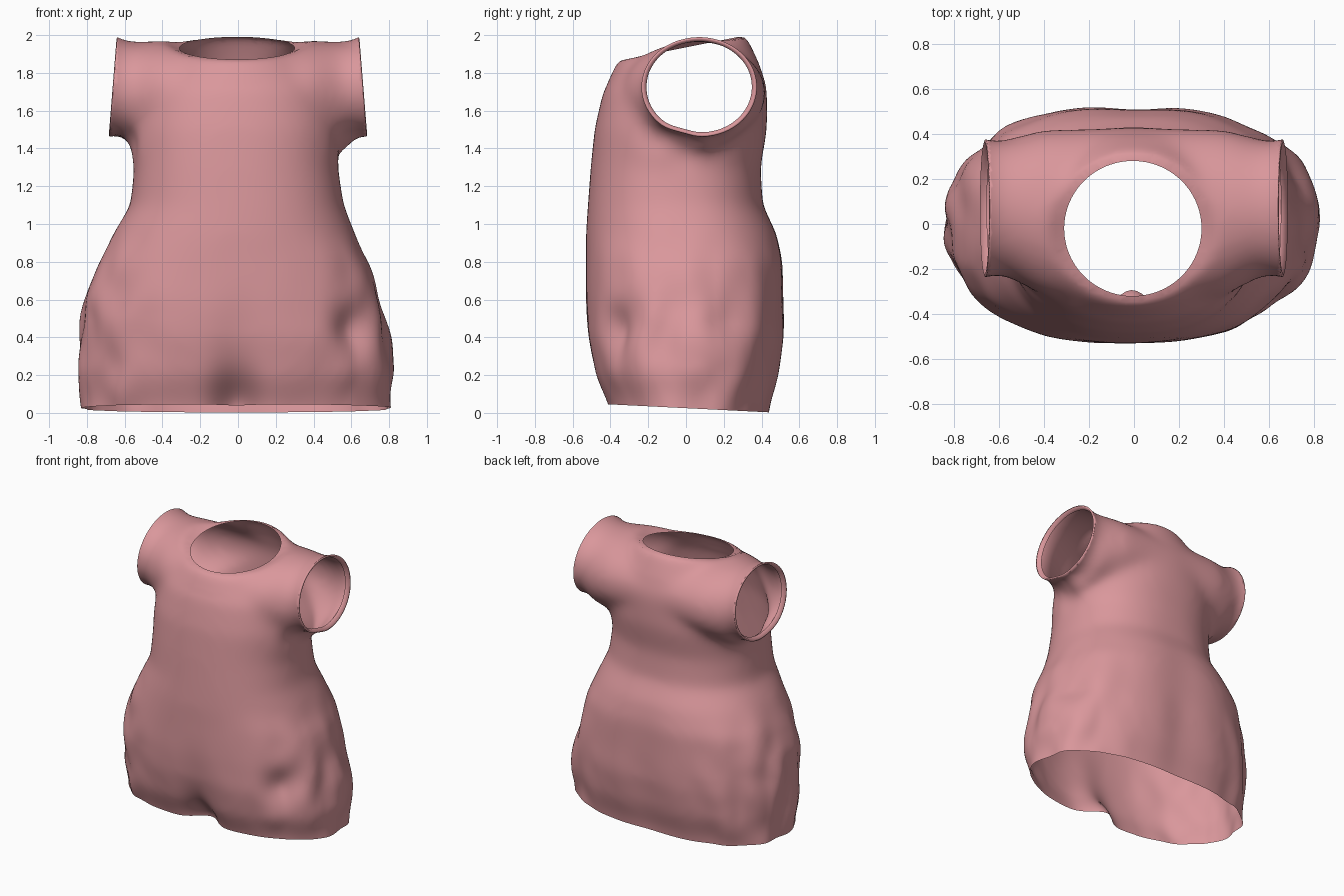
import bpy, bmesh, math
from mathutils import Vector, noise

cube = bpy.data.objects.get("Cube")
if cube:
    bpy.data.objects.remove(cube)

SEG = 64

# Torso sections: height, right edge, left edge, front edge, back edge, squareness
TORSO = [
    (-.20, -.82, .80, -.38, .42, 2.4),
    (.04, -.83, .81, -.42, .45, 2.4),
    (.20, -.84, .83, -.49, .50, 2.4),
    (.40, -.83, .80, -.53, .53, 2.4),
    (.60, -.81, .75, -.535, .525, 2.4),
    (.80, -.74, .69, -.53, .52, 2.4),
    (.95, -.66, .62, -.53, .485, 2.3),
    (1.1, -.57, .56, -.52, .41, 2.3),
    (1.3, -.55, .53, -.505, .395, 2.3),
    (1.5, -.55, .54, -.485, .43, 2.3),
    (1.7, -.52, .52, -.44, .43, 2.2),
    (1.85, -.44, .44, -.36, .39, 2.1),
    (1.97, -.30, .30, -.20, .32, 2.0),
]
# Sleeve sections: distance from middle, centre y, centre z, radius y, radius z
SLEEVE = [
    (0, .01, 1.70, .42, .28),
    (.40, .05, 1.69, .37, .28),
    (.55, .07, 1.685, .31, .28),
    (.62, .07, 1.72, .295, .255),
    (.69, .07, 1.74, .32, .285),
    (.85, .07, 1.74, .34, .30),
]


def loft(bm, rings):
    """Skin closed rings of points and cap both ends."""
    loops = [[bm.verts.new(p) for p in ring] for ring in rings]
    for a, b in zip(loops, loops[1:]):
        for i in range(SEG):
            j = (i + 1) % SEG
            bm.faces.new((a[i], a[j], b[j], b[i]))
    bm.faces.new(loops[0][::-1])
    bm.faces.new(loops[-1])


def rounded(angle, power):
    c, s = math.cos(angle), math.sin(angle)
    return (math.copysign(abs(c) ** (2 / power), c),
            math.copysign(abs(s) ** (2 / power), s))


def torso_ring(z, right, left, front, back, power):
    ring = []
    for i in range(SEG):
        u, v = rounded(math.tau * i / SEG, power)
        ring.append(((left + right) / 2 + u * (left - right) / 2,
                     (front + back) / 2 + v * (back - front) / 2, z))
    return ring


def sleeve_ring(x, cy, cz, ry, rz):
    return [(x, cy + ry * math.cos(math.tau * i / SEG),
             cz + rz * math.sin(math.tau * i / SEG)) for i in range(SEG)]


def bump(p, centre, size):
    """Soft falloff around a point, with a separate size per axis."""
    return math.exp(-sum(((a - c) / s) ** 2 for a, c, s in zip(p, centre, size)))


# Torso and the shoulder tube, fused into one skin
bm = bmesh.new()
loft(bm, [torso_ring(*row) for row in TORSO])
mirrored = [(-row[0], *row[1:]) for row in SLEEVE[:0:-1]]
loft(bm, [sleeve_ring(*row) for row in mirrored + SLEEVE])
bmesh.ops.recalc_face_normals(bm, faces=bm.faces)
mesh = bpy.data.meshes.new("garment")
bm.to_mesh(mesh)
bm.free()
garment = bpy.data.objects.new("garment", mesh)
bpy.context.collection.objects.link(garment)
fuse = garment.modifiers.new("fuse", "REMESH")
fuse.mode = "VOXEL"
fuse.voxel_size = .024
graph = bpy.context.evaluated_depsgraph_get()
fused = bpy.data.meshes.new_from_object(garment.evaluated_get(graph))
garment.modifiers.clear()
garment.data = fused

bm = bmesh.new()
bm.from_mesh(fused)
for _ in range(14):
    bmesh.ops.smooth_vert(bm, verts=bm.verts, factor=.5,
                          use_axis_x=True, use_axis_y=True, use_axis_z=True)

# Shaping: legs, crotch pinch, back hollow and cloth wrinkles
bm.normal_update()
shifts = []
for v in bm.verts:
    p = v.co
    shift = Vector()
    if p.y < 0:
        shift.y += .13 * bump(p, (-.01, p.y, .04), (.12, 1, .18))
        shift.y += .025 * bump(p, (0, p.y, .35), (.16, 1, .2))
    else:
        shift.y -= .02 * bump(p, (0, p.y, .4), (.15, 1, .5))
    shift -= v.normal * .06 * bump(p, (.6, -.38, .45), (.1, .2, .12))
    side = min(1, max(0, (abs(p.x) - .35) / .3))
    low = min(1, max(0, (1 - p.z) / .5))
    armpit = bump((abs(p.x), p.y, p.z), (.6, -.05, 1.42), (.12, .25, .1))
    fold = noise.noise(Vector((p.x * 5, p.y * 6, p.z * 4)))
    shift += v.normal * fold * (.03 * side * low + .04 * armpit + .004 * low)
    shifts.append(shift)
for v, shift in zip(bm.verts, shifts):
    v.co += shift


def trim(point, normal, floor):
    """Cut away everything beyond a plane, leaving faces below the floor alone."""
    faces = [f for f in bm.faces if f.calc_center_median().z > floor]
    geom = {g for f in faces for g in (*f.verts, *f.edges)}
    bmesh.ops.bisect_plane(bm, geom=list(geom) + faces, plane_co=point,
                           plane_no=normal, clear_outer=True)


# Open the hem and both sleeve ends
trim((0, 0, .025), (0, -.05, -1), -1)
for s in (-1, 1):
    trim((s * .66, 0, 1.72), (s, 0, .08), 1.3)

# Neck opening, with its edge drawn onto an oval
NECK = Vector((-.005, -.02))
NX, NY = .305, .30


def neck_distance(p):
    return math.hypot((p.x - NECK.x) / NX, (p.y - NECK.y) / NY)


inside = [v for v in bm.verts if v.co.z > 1.6 and neck_distance(v.co) < 1]
bmesh.ops.delete(bm, geom=inside, context="VERTS")


def open_edges(test):
    return [e for e in bm.edges if e.is_boundary and all(test(v.co) for v in e.verts)]


def at_neck(p):
    return p.z > 1.6 and abs(p.x) < .5


for v in {v for e in open_edges(at_neck) for v in e.verts}:
    d = neck_distance(v.co)
    v.co.x = NECK.x + (v.co.x - NECK.x) / d
    v.co.y = NECK.y + (v.co.y - NECK.y) / d

# Collar band, settled onto a plane that rises toward the back
for v in bm.verts:
    if v.co.z > 1.75 and abs(v.co.x) < .55:
        d = neck_distance(v.co)
        settle = math.exp(-((d - 1) / .17) ** 2)
        v.co.z += (1.935 + .2 * v.co.y - v.co.z) * settle


def lip(test, scale, push):
    """Turn an open edge inward as a narrow rolled rim."""
    made = bmesh.ops.extrude_edge_only(bm, edges=open_edges(test))["geom"]
    verts = [g for g in made if isinstance(g, bmesh.types.BMVert)]
    middle = sum((v.co for v in verts), Vector()) / len(verts)
    for v in verts:
        v.co = middle + (v.co - middle) * scale + push


# Rolled rims on the sleeves
for s in (-1, 1):
    lip(lambda p: p.z > 1.3 and s * p.x > .6, .96, Vector((s * .004, 0, 0)))
    lip(lambda p: p.z > 1.3 and s * p.x > .6, .95, Vector((-s * .03, 0, 0)))

bmesh.ops.recalc_face_normals(bm, faces=bm.faces)
bm.to_mesh(fused)
bm.free()

# Pink cloth
pink = bpy.data.materials.new("pink_cloth")
pink.use_nodes = True
colour = (.70, .31, .33, 1)
pink.diffuse_color = colour
pink.node_tree.nodes["Principled BSDF"].inputs["Base Color"].default_value = colour
fused.materials.clear()
fused.materials.append(pink)
for f in fused.polygons:
    f.material_index = 0
    f.use_smooth = True
